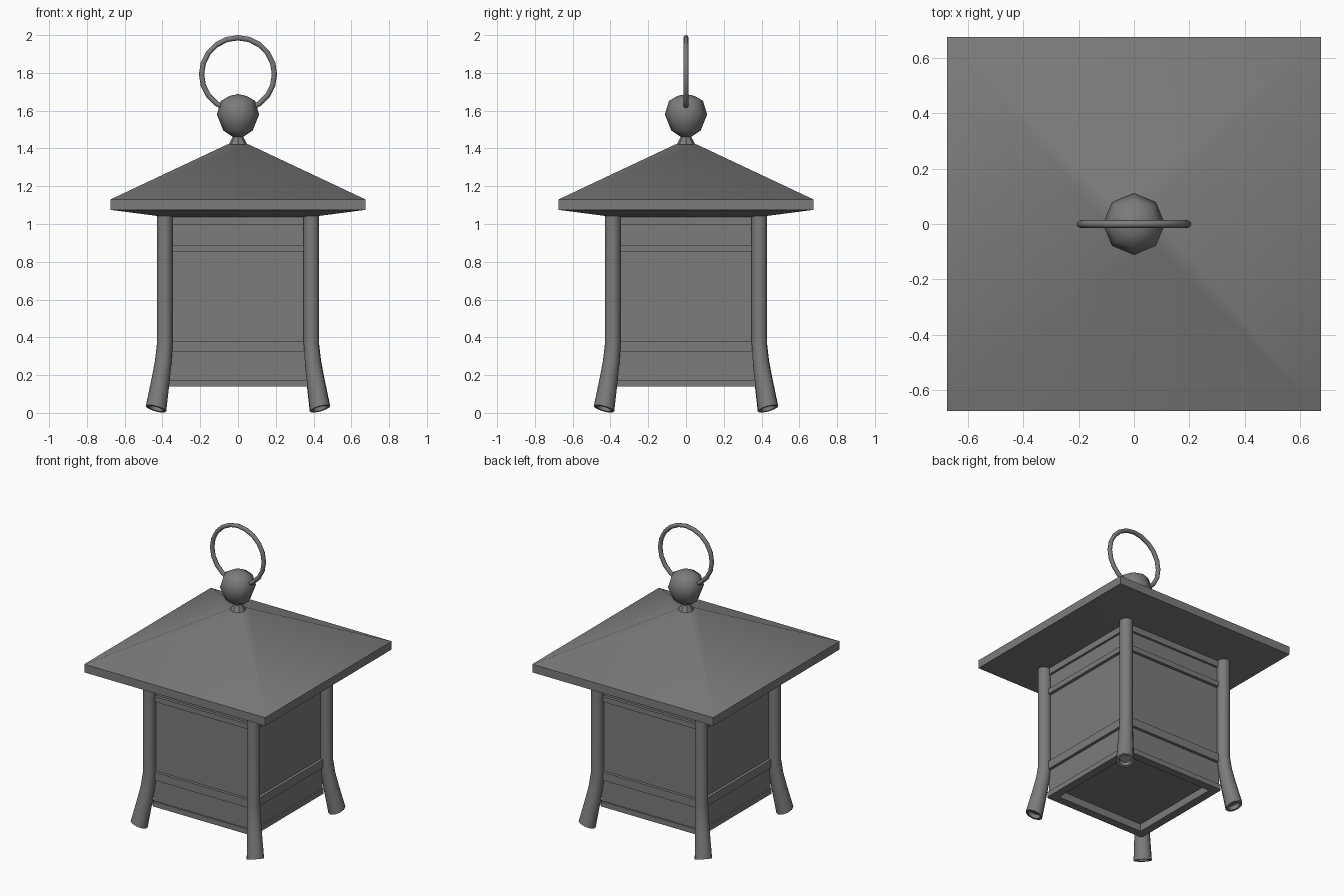
import bpy, bmesh, math
from mathutils import Vector, Matrix

if "Cube" in bpy.data.objects:
    bpy.data.objects.remove(bpy.data.objects["Cube"])

GREY = (0.2, 0.2, 0.2, 1)
iron = bpy.data.materials.new("grey iron")
iron.use_nodes = True
iron.diffuse_color = GREY
iron.node_tree.nodes["Principled BSDF"].inputs["Base Color"].default_value = GREY


def finish(obj, angle=None):
    obj.data.materials.append(iron)
    if angle:
        bpy.ops.object.select_all(action='DESELECT')
        obj.select_set(True)
        bpy.context.view_layer.objects.active = obj
        bpy.ops.object.shade_smooth_by_angle(angle=math.radians(angle))
    return obj


def loft(name, rings, angle=None):
    """Skin a list of equal-sized point rings and close both ends."""
    bm = bmesh.new()
    loops = [[bm.verts.new(p) for p in ring] for ring in rings]
    n = len(loops[0])
    for a, b in zip(loops, loops[1:]):
        for i in range(n):
            j = (i + 1) % n
            bm.faces.new((a[i], a[j], b[j], b[i]))
    bm.faces.new(loops[0])
    bm.faces.new(loops[-1])
    bmesh.ops.recalc_face_normals(bm, faces=bm.faces)
    mesh = bpy.data.meshes.new(name)
    bm.to_mesh(mesh)
    bm.free()
    obj = bpy.data.objects.new(name, mesh)
    bpy.context.collection.objects.link(obj)
    return finish(obj, angle)


def square(h, z):
    return [(-h, -h, z), (h, -h, z), (h, h, z), (-h, h, z)]


def circle(r, z, n=8):
    return [(r * math.cos(math.tau * i / n), r * math.sin(math.tau * i / n), z)
            for i in range(n)]


# Lantern body, with a recessed floor underneath
loft("body", [square(h, z) for h, z in
              [(0.37, 1.05), (0.37, 0.14), (0.325, 0.14), (0.325, 0.19)]])

# Horizontal rails, repeated on every side
RAILS = {"top_rail": (0.995, 1.04, 0.385), "upper_rail": (0.855, 0.89, 0.39),
         "lower_rail": (0.325, 0.38, 0.39), "bottom_rail": (0.14, 0.175, 0.38)}
for name, (low, high, out) in RAILS.items():
    for side in range(4):
        section = [(out - 0.03, low), (out, low), (out, high), (out - 0.03, high)]
        rail = loft(name, [[(x, -y, z) for y, z in section] for x in (-0.37, 0.37)])
        rail.data.transform(Matrix.Rotation(side * math.pi / 2, 4, 'Z'))

# Corner posts, flaring outwards into hollow feet
# (offset on both axes, height, radius, outward slope)
POST = [(0.388, 1.06, 0.042, 0), (0.388, 0.36, 0.042, 0.03),
        (0.396, 0.27, 0.044, 0.1), (0.409, 0.18, 0.048, 0.15),
        (0.434, 0.022, 0.056, 0.28), (0.434, 0.022, 0.04, 0.28),
        (0.428, 0.045, 0.036, 0.28)]
for side in range(4):
    rings = []
    for d, z, r, slope in POST:
        tilt = Vector((0, 0, -1)).rotation_difference(Vector((slope, slope, -1)))
        rings.append([tilt @ Vector(p) + Vector((d, d, z)) for p in circle(r, 0, 10)])
    post = loft("post", rings, 40)
    post.data.transform(Matrix.Rotation(side * math.pi / 2, 4, 'Z'))

# Hipped roof with a sloping underside
loft("roof", [square(h, z) for h, z in
              [(0.37, 1.035), (0.675, 1.075), (0.675, 1.13), (0.055, 1.422)]], 40)

# Neck and ball on the peak
loft("neck", [circle(r, z) for r, z in
              [(0.053, 1.415), (0.027, 1.462), (0.04, 1.49)]], 30)
loft("ball", [circle(r, z) for r, z in
              [(0.025, 1.46), (0.078, 1.495), (0.112, 1.58),
               (0.09, 1.652), (0.045, 1.678), (0.004, 1.687)]], 50)

# Carrying ring
bpy.ops.mesh.primitive_torus_add(major_segments=20, minor_segments=8,
                                 major_radius=0.193, minor_radius=0.014,
                                 location=(0, 0, 1.793),
                                 rotation=(math.pi / 2, 0, 0))
ring = bpy.context.object
ring.name = "carrying_ring"
finish(ring, 50)
